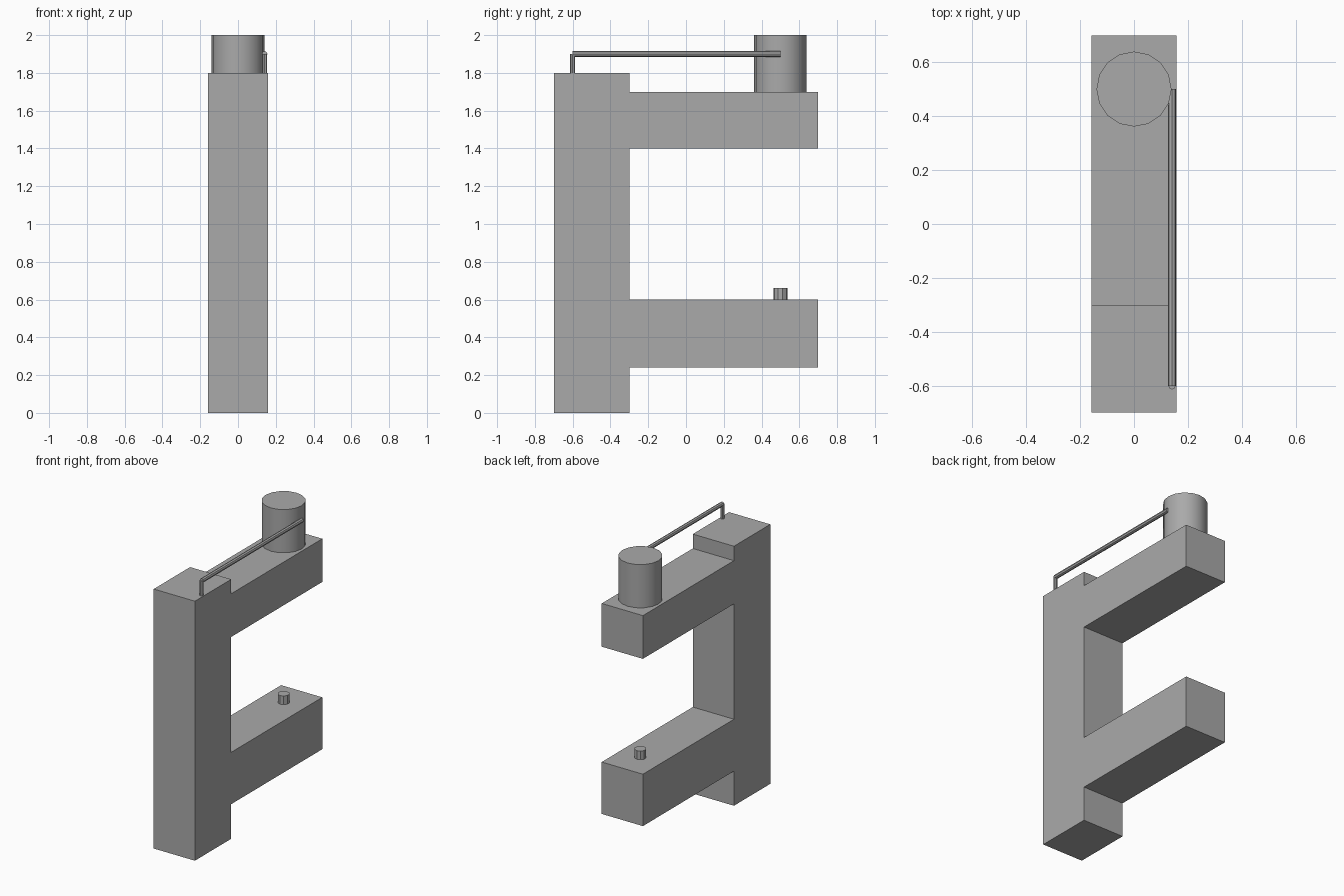
import bpy
import bmesh
from mathutils import Vector

if "Cube" in bpy.data.objects:
    bpy.data.objects.remove(bpy.data.objects["Cube"], do_unlink=True)

grey = bpy.data.materials.new("plain grey")
grey.use_nodes = True
colour = (0.4, 0.4, 0.4, 1)
grey.diffuse_color = colour
grey.node_tree.nodes["Principled BSDF"].inputs["Base Color"].default_value = colour

HALF_WIDTH = 0.158


def finish(bm, name):
    bmesh.ops.recalc_face_normals(bm, faces=bm.faces)
    mesh = bpy.data.meshes.new(name)
    bm.to_mesh(mesh)
    bm.free()
    mesh.materials.append(grey)
    obj = bpy.data.objects.new(name, mesh)
    bpy.context.collection.objects.link(obj)
    return obj


def cylinder(name, start, end, radius, sides):
    start, end = Vector(start), Vector(end)
    axis = end - start
    bm = bmesh.new()
    bmesh.ops.create_cone(bm, cap_ends=True, segments=sides,
                          radius1=radius, radius2=radius, depth=axis.length)
    bmesh.ops.rotate(bm, verts=bm.verts, matrix=axis.to_track_quat('Z', 'Y').to_matrix())
    bmesh.ops.translate(bm, verts=bm.verts, vec=(start + end) / 2)
    return finish(bm, name)


# C-shaped frame: side profile (y, z) extruded across the width
profile = [(-0.698, 0), (-0.3, 0), (-0.3, 0.24), (0.698, 0.24), (0.698, 0.6), (-0.3, 0.6),
           (-0.3, 1.4), (0.698, 1.4), (0.698, 1.7), (-0.3, 1.7), (-0.3, 1.8), (-0.698, 1.8)]
bm = bmesh.new()
side = bm.faces.new([bm.verts.new((-HALF_WIDTH, y, z)) for y, z in profile])
swept = bmesh.ops.extrude_face_region(bm, geom=[side])["geom"]
bmesh.ops.translate(bm, verts=[v for v in swept if isinstance(v, bmesh.types.BMVert)],
                    vec=(2 * HALF_WIDTH, 0, 0))
finish(bm, "frame")

# Drum on the upper arm and the small peg below it
drum = cylinder("upper_drum", (0, 0.5, 1.7), (0, 0.5, 2), 0.139, 16)
cylinder("lower_peg", (0, 0.5, 0.6), (0, 0.5, 0.66), 0.038, 10)

# Thin pipe running from the column top to the drum
cylinder("pipe_riser", (0.141, -0.6, 1.8), (0.141, -0.6, 1.9), 0.013, 8)
cylinder("pipe_run", (0.141, -0.6, 1.9), (0.141, 0.5, 1.9), 0.015, 8)

bpy.ops.object.select_all(action='DESELECT')
bpy.context.view_layer.objects.active = drum
drum.select_set(True)
bpy.ops.object.shade_smooth_by_angle()
